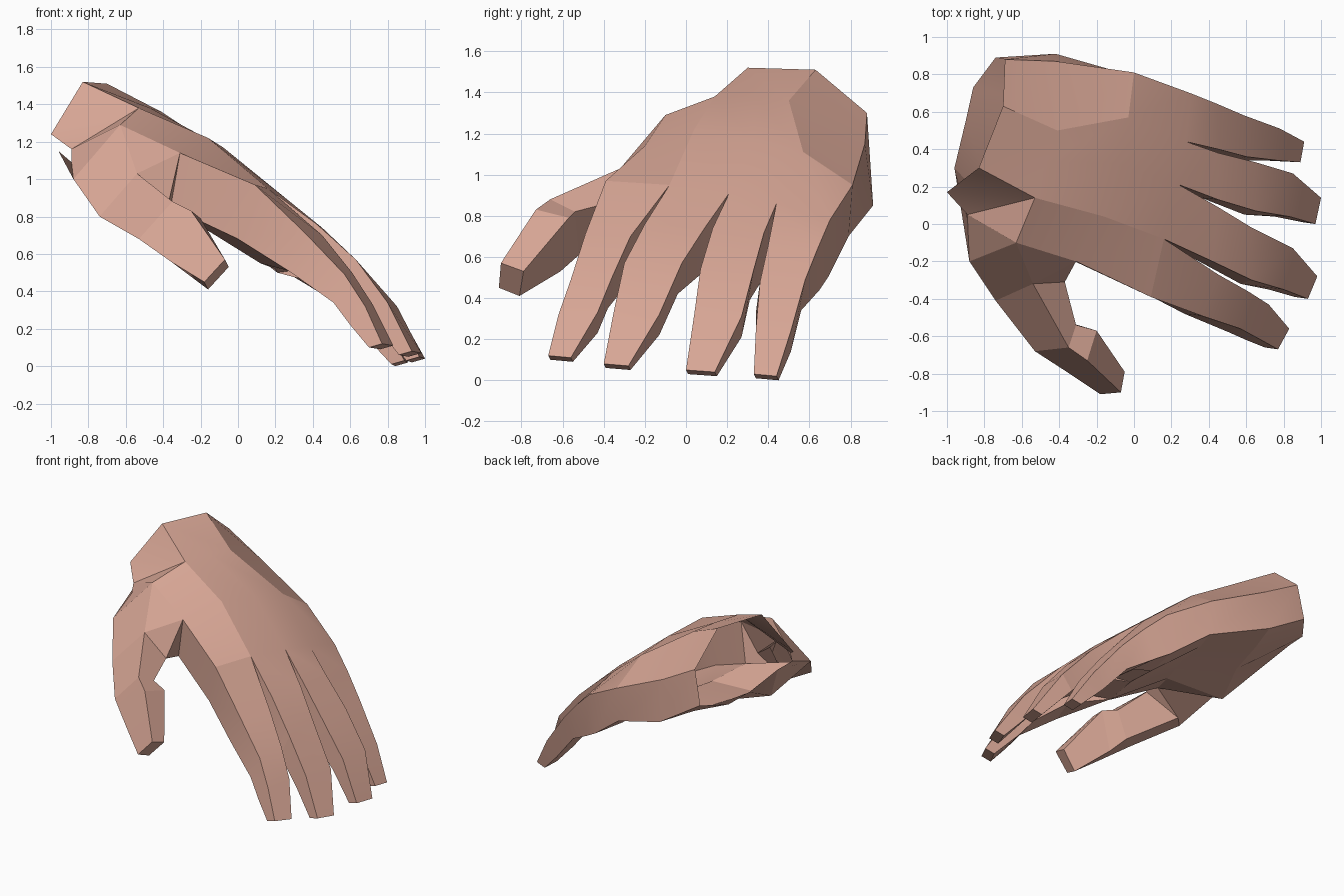
import bpy
import bmesh
from mathutils import Vector

old_cube = bpy.data.objects.get("Cube")
if old_cube:
    bpy.data.objects.remove(old_cube, do_unlink=True)

# Skin material
skin = bpy.data.materials.new("warm_skin")
skin.use_nodes = True
skin_colour = (0.68, 0.38, 0.30, 1)
skin.diffuse_color = skin_colour
skin.node_tree.nodes["Principled BSDF"].inputs["Base Color"].default_value = skin_colour

bm = bmesh.new()


def point(hundredths):
    """Add a vertex given in hundredths of a unit."""
    return bm.verts.new(Vector(hundredths) / 100)


def bridge(ring_a, ring_b, skip=None):
    """Join two rings of equal length with quads."""
    count = len(ring_a)
    for i in range(count):
        if i != skip:
            j = (i + 1) % count
            bm.faces.new((ring_a[i], ring_a[j], ring_b[j], ring_b[i]))


def extrude_through(ring, sections):
    """Continue a ring through the sections, cap the end, return the new rings."""
    new_rings = []
    for section in sections:
        next_ring = [point(p) for p in section]
        bridge(ring, next_ring)
        new_rings.append(next_ring)
        ring = next_ring
    bm.faces.new(ring)
    return new_rings


# Palm: back of hand and palm side, each row running from thumb to little finger
back_rows = [
    [(-89, 5, 116), (-100, 17, 124), (-83, 30, 152), (-70, 63, 151), (-69, 88, 130)],
    [(-63, -10, 129), (-53, 14, 138), (-47, 34, 138), (-41, 50, 136), (-42, 87, 115)],
    [(-31, -20, 114), (-16, 4, 122), (-8, 32, 117), (-3, 57, 111), (0, 81, 95)],
    [(9, -39, 97), (16, -8, 95), (24, 21, 91), (28, 44, 86), (30, 70, 78)],
]
palm_rows = [
    [(-89, 3, 109), (-96, 30, 115), (-90, 55, 106), (-86, 73, 103), (-74, 89, 105)],
    [(-88, -20, 100), (-73, 5, 80), (-60, 35, 85), (-52, 65, 86), (-42, 91, 85)],
    [(-36, -18, 85), (-25, 5, 78), (-15, 32, 76), (-10, 57, 74), (0, 79, 70)],
    [(0, -34, 68), (12, -10, 55), (20, 20, 52), (21, 44, 50), (26, 69, 50)],
]
rings = [[point(p) for p in back + palm[::-1]]
         for back, palm in zip(back_rows, palm_rows)]
thumb_side = len(rings[0]) - 1
for row in range(len(rings) - 1):
    # The thumb grows out of the gap left in the middle row
    bridge(rings[row], rings[row + 1], thumb_side if row == 1 else None)

# Folded flap at the thumb side of the wrist
wrist, forearm = rings[1], rings[0]
bmesh.ops.connect_verts(bm, verts=[forearm[0], wrist[1]])
bmesh.ops.connect_verts(bm, verts=[forearm[2], wrist[1]])

# Thumb
thumb_root = [rings[1][0], rings[1][-1], rings[2][-1], rings[2][0]]
thumb_rings = extrude_through(thumb_root, [
    [(-54, -32, 103), (-74, -41, 80), (-62, -28, 76), (-37, -31, 88)],
    [(-35, -66, 88), (-53, -68, 68), (-37, -52, 61), (-31, -54, 82)],
    [(-25, -73, 83), (-36, -79, 56), (-30, -61, 53), (-20, -57, 79)],
    [(-7, -90, 57), (-18, -91, 45), (-16, -81, 41), (-5, -79, 53)],
])
# Crease of the web between thumb and index finger
bmesh.ops.connect_verts(bm, verts=[thumb_root[3], thumb_rings[0][0]])

# Fingers: pairs of upper corners at each joint, index to little finger
index_joints = [
    [(36, -49, 71), (45, -27, 70)],
    [(57, -56, 49), (61, -36, 50)],
    [(68, -62, 32), (72, -43, 33)],
    [(77, -67, 12), (83, -56, 11)],
]
middle_joints = [
    [(42, -20, 76), (45, 9, 74)],
    [(63, -30, 57), (63, -2, 57)],
    [(80, -35, 34), (85, -13, 32)],
    [(93, -40, 8), (98, -28, 7)],
]
ring_joints = [
    [(45, 13, 74), (45, 38, 72)],
    [(65, 7, 54), (65, 33, 54)],
    [(83, 4, 32), (85, 27, 31)],
    [(97, 0, 5), (100, 14, 4)],
]
little_joints = [
    [(45, 40, 66), (45, 64, 64)],
    [(60, 36, 48), (59, 58, 49)],
    [(77, 34, 25), (78, 51, 24)],
    [(89, 33, 3), (91, 44, 2)],
]
# Step from the upper to the lower corners at each joint
undersides = [Vector(v) for v in
              [(-9, 1, -20), (-6, -2, -15), (-8, 0, -10), (-7, 1, -2)]]

knuckles = rings[-1]
for i, joints in enumerate([index_joints, middle_joints, ring_joints, little_joints]):
    root = [knuckles[i], knuckles[i + 1], knuckles[-2 - i], knuckles[-1 - i]]
    sections = []
    for (outer, inner), under in zip(joints, undersides):
        sections.append([outer, inner, Vector(inner) + under, Vector(outer) + under])
    extrude_through(root, sections)

bmesh.ops.recalc_face_normals(bm, faces=bm.faces[:])
mesh = bpy.data.meshes.new("hand")
bm.to_mesh(mesh)
bm.free()
mesh.materials.append(skin)

hand = bpy.data.objects.new("hand", mesh)
bpy.context.collection.objects.link(hand)
bpy.ops.object.select_all(action="DESELECT")
hand.select_set(True)
bpy.context.view_layer.objects.active = hand
bpy.ops.object.shade_smooth_by_angle(angle=0.25)
